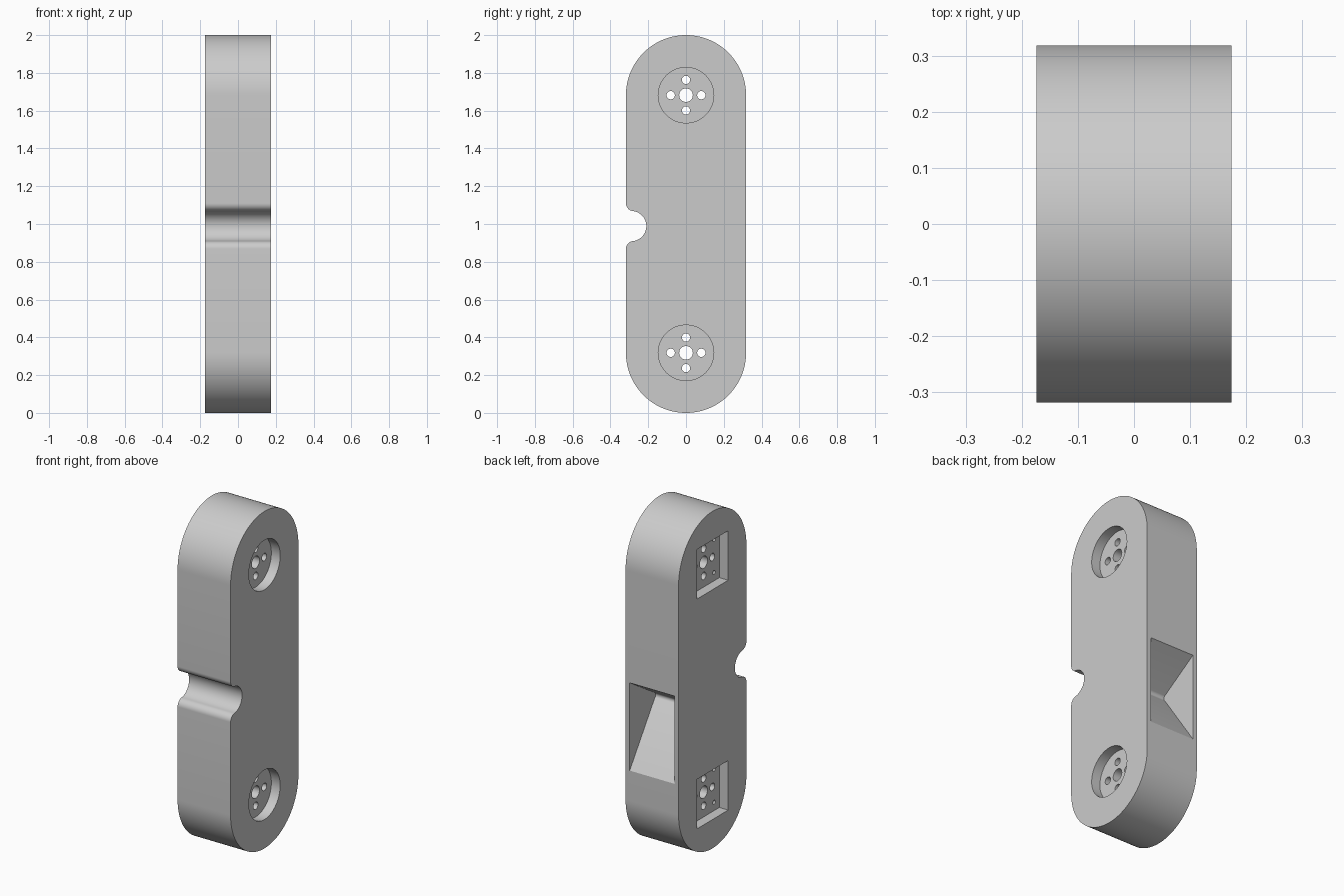
import bpy, bmesh
from math import cos, sin, radians, atan2, degrees

HALF_X, RADIUS = 0.174, 0.318
Z_LOW, Z_HIGH = 0.318, 1.682
POCKET, DEPTH = 0.147, 0.058

old = bpy.data.objects.get("Cube")
if old:
    bpy.data.objects.remove(old, do_unlink=True)

grey = bpy.data.materials.new("plain_grey")
grey.use_nodes = True
COLOUR = (0.6, 0.6, 0.6, 1)
grey.diffuse_color = COLOUR
grey.node_tree.nodes["Principled BSDF"].inputs["Base Color"].default_value = COLOUR


def arc(y, z, r, start, end, steps):
    """Points of an arc in the y-z plane, angles in degrees from +y."""
    angles = [radians(start + (end - start) * i / steps) for i in range(steps + 1)]
    return [(y + r * cos(a), z + r * sin(a)) for a in angles]


def prism(name, outline, x0, x1):
    """Extrude a y-z outline along x."""
    bm = bmesh.new()
    face = bm.faces.new([bm.verts.new((x0, y, z)) for y, z in outline])
    moved = bmesh.ops.extrude_face_region(bm, geom=[face])["geom"]
    verts = [v for v in moved if isinstance(v, bmesh.types.BMVert)]
    bmesh.ops.translate(bm, verts=verts, vec=(x1 - x0, 0, 0))
    bmesh.ops.recalc_face_normals(bm, faces=bm.faces)
    mesh = bpy.data.meshes.new(name)
    bm.to_mesh(mesh)
    bm.free()
    mesh.materials.append(grey)
    obj = bpy.data.objects.new(name, mesh)
    bpy.context.collection.objects.link(obj)
    return obj


def cut(outline, x0, x1):
    """Subtract a prism from the body."""
    cutter = prism("cutter", outline, x0, x1)
    cutter.hide_render = True
    mod = body.modifiers.new("cut", "BOOLEAN")
    mod.operation, mod.solver, mod.object = "DIFFERENCE", "EXACT", cutter
    bpy.ops.object.modifier_apply(modifier=mod.name)
    bpy.data.objects.remove(cutter, do_unlink=True)


def circle(y, z, r, steps):
    return arc(y, z, r, 0, 360, steps)[:-1]


# Rounded bar with a filleted round notch in the front edge
notch_y, notch_z, notch_r = -0.29, 0.989, 0.08
fil_r, fil_dz = 0.042, 0.121
fil_y = fil_r - RADIUS
tilt = degrees(atan2(fil_dz, fil_y - notch_y))
outline = arc(0, Z_HIGH, RADIUS, 0, 180, 64)
outline += arc(fil_y, notch_z + fil_dz, fil_r, 180, 180 + tilt, 10)
outline += arc(notch_y, notch_z, notch_r, tilt, -tilt, 28)[1:-1]
outline += arc(fil_y, notch_z - fil_dz, fil_r, 180 - tilt, 180, 10)
outline += arc(0, Z_LOW, RADIUS, 180, 360, 64)
body = prism("link_arm_body", outline, -HALF_X, HALF_X)
bpy.context.view_layer.objects.active = body
body.select_set(True)

# Mounting points at both ends
for z in (Z_LOW, Z_HIGH):
    # Round recess on the left side, square pocket on the right
    cut(circle(0, z, POCKET, 64), HALF_X - DEPTH, HALF_X + 0.1)
    square = [(sy * POCKET, z + sz * POCKET)
              for sy, sz in ((-1, -1), (1, -1), (1, 1), (-1, 1))]
    cut(square, -HALF_X - 0.1, DEPTH - HALF_X)
    # Axle hole and four bolt holes right through
    cut(circle(0, z, 0.036, 32), -0.2, 0.2)
    for y, dz in arc(0, 0, 0.081, 0, 270, 3):
        cut(circle(y, z + dz, 0.022, 24), -0.2, 0.2)
    # Blind screw holes in the corners of the square pocket
    for y, dz in arc(0, 0, 0.138, 45, 315, 3):
        cut(circle(y, z + dz, 0.012, 16), -0.2, 0.0)

# Wedge-shaped hollow in the back, with a softened inner edge
wedge = [(RADIUS, 0.497), (0.4, 0.497), (0.4, 1.018), (RADIUS, 1.018)]
wedge += arc(0.095, 0.854, 0.02, 124, 235, 8)
cut(wedge, -POCKET, POCKET)

bpy.ops.object.shade_smooth_by_angle(angle=radians(30))
